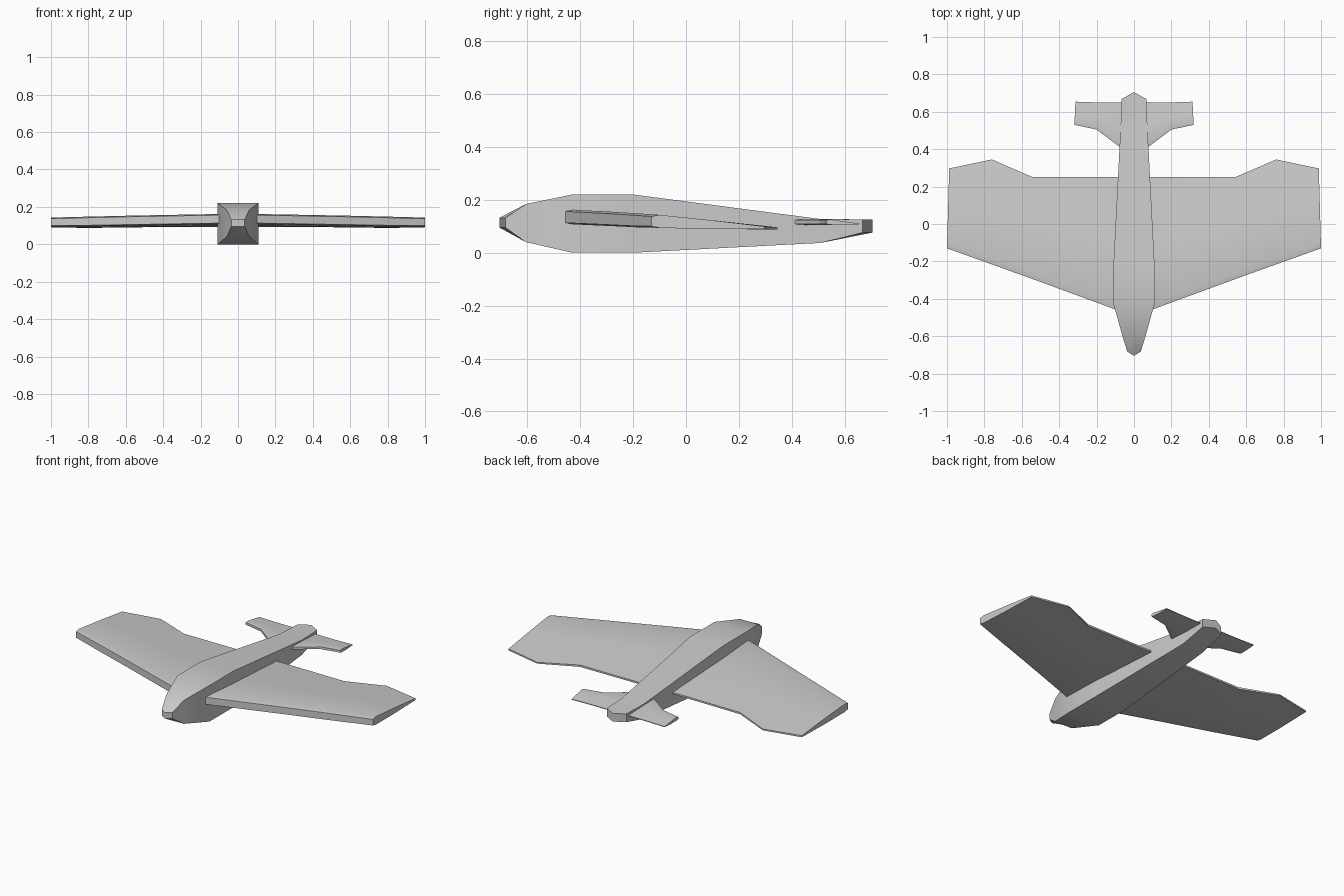
import bpy, bmesh, math

if "Cube" in bpy.data.objects:
    bpy.data.objects.remove(bpy.data.objects["Cube"])


def loft(name, rings, mirror=False):
    """Skin a row of equal-length rings, cap both ends, optionally mirror in x."""
    bm = bmesh.new()
    rows = [[bm.verts.new(p) for p in ring] for ring in rings]
    n = len(rows[0])
    for a, b in zip(rows, rows[1:]):
        for i in range(n):
            j = (i + 1) % n
            bm.faces.new((a[i], a[j], b[j], b[i]))
    bm.faces.new(rows[0])
    bm.faces.new(rows[-1])
    bmesh.ops.remove_doubles(bm, verts=bm.verts, dist=0.0005)
    bmesh.ops.dissolve_degenerate(bm, edges=bm.edges, dist=0.0005)
    bmesh.ops.recalc_face_normals(bm, faces=bm.faces)
    mesh = bpy.data.meshes.new(name)
    bm.to_mesh(mesh)
    bm.free()
    obj = bpy.data.objects.new(name, mesh)
    bpy.context.collection.objects.link(obj)
    if mirror:
        mod = obj.modifiers.new("Mirror", 'MIRROR')
        mod.use_mirror_merge = False
    bpy.ops.object.select_all(action='DESELECT')
    obj.select_set(True)
    bpy.context.view_layer.objects.active = obj
    bpy.ops.object.shade_smooth_by_angle(angle=math.radians(22))
    return obj


# Fuselage: y of corners, half width, bottom z, top z, y of centre ridge
stations = [
    (-0.682, 0.036, 0.095, 0.132, -0.705),
    (-0.605, 0.060, 0.040, 0.184, -0.605),
    (-0.430, 0.109, 0.000, 0.220, -0.430),
    (-0.200, 0.109, 0.000, 0.220, -0.200),
    (0.510, 0.072, 0.037, 0.127, 0.510),
    (0.668, 0.066, 0.076, 0.126, 0.705),
]
fuselage = []
for y, w, lo, hi, yc in stations:
    fuselage.append([(-w, y, lo), (0, yc, lo), (w, y, lo),
                     (w, y, hi), (0, yc, hi), (-w, y, hi)])
# ends are folded along the centre ridge
loft("fuselage", fuselage)


def airfoil(x_le, y_le, x_te, y_te, lo, hi, te_lo, te_hi, nose):
    """Blunt-nosed section that thins to the trailing edge."""
    def at(t, z):
        return (x_le + (x_te - x_le) * t, y_le + (y_te - y_le) * t, z)
    t = nose / (y_te - y_le)
    k = 0.5 * (hi - te_hi)
    return [at(0, lo + nose * 0.2), at(0, hi - nose * 0.2), at(t, hi),
            at(0.5, te_hi + k * 1.14), at(1, te_hi), at(1, te_lo),
            at(0.5, 0.5 * (lo + te_lo) - 0.002), at(t, lo)]


# Main wing
loft("wing", [
    airfoil(0.05, -0.475, 0.05, 0.250, 0.108, 0.163, 0.093, 0.103, 0.03),
    airfoil(0.54, -0.295, 0.54, 0.250, 0.100, 0.154, 0.091, 0.102, 0.03),
    airfoil(0.76, -0.216, 0.76, 0.345, 0.096, 0.149, 0.088, 0.096, 0.03),
    airfoil(1.00, -0.130, 0.988, 0.297, 0.094, 0.143, 0.089, 0.099, 0.03),
], mirror=True)

# Tailplane
loft("tailplane", [
    airfoil(0.04, 0.385, 0.04, 0.650, 0.106, 0.126, 0.106, 0.110, 0.015),
    airfoil(0.20, 0.505, 0.20, 0.650, 0.106, 0.126, 0.106, 0.110, 0.015),
    airfoil(0.319, 0.530, 0.313, 0.654, 0.106, 0.126, 0.106, 0.110, 0.015),
], mirror=True)
